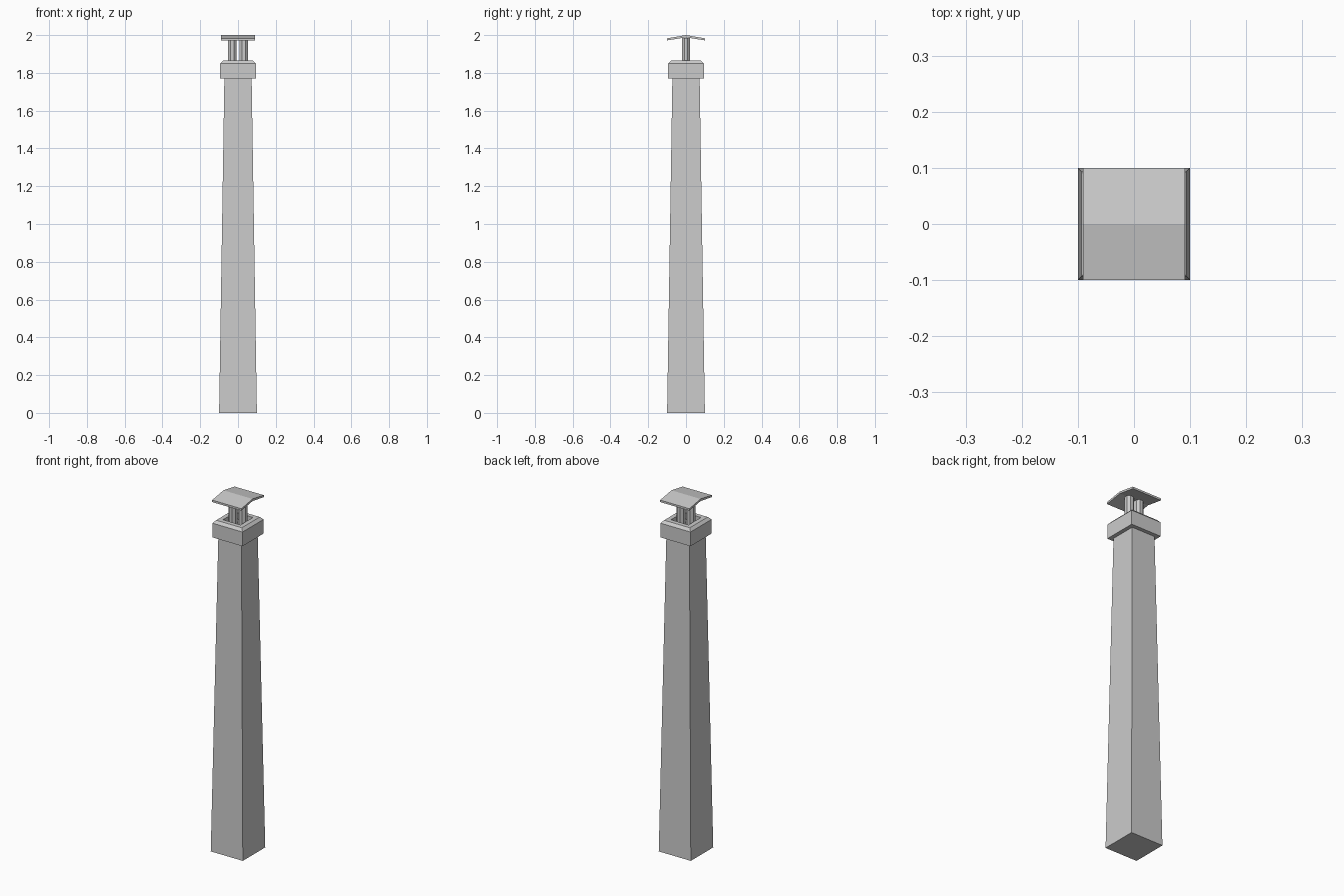
import bpy, bmesh, math

if "Cube" in bpy.data.objects:
    bpy.data.objects.remove(bpy.data.objects["Cube"])

grey = bpy.data.materials.new("light grey")
grey.use_nodes = True
colour = (0.6, 0.6, 0.6, 1)
grey.diffuse_color = colour
grey.node_tree.nodes["Principled BSDF"].inputs["Base Color"].default_value = colour


def finish(name, bm):
    bmesh.ops.recalc_face_normals(bm, faces=bm.faces)
    mesh = bpy.data.meshes.new(name)
    bm.to_mesh(mesh)
    bm.free()
    mesh.materials.append(grey)
    ob = bpy.data.objects.new(name, mesh)
    bpy.context.collection.objects.link(ob)
    return ob


def loft(name, rings):
    """Closed solid from stacked loops of points."""
    bm = bmesh.new()
    loops = [[bm.verts.new(p) for p in ring] for ring in rings]
    n = len(loops[0])
    for a, b in zip(loops, loops[1:]):
        for i in range(n):
            j = (i + 1) % n
            bm.faces.new((a[i], a[j], b[j], b[i]))
    bm.faces.new(loops[0])
    bm.faces.new(loops[-1])
    return finish(name, bm)


def square(half, z):
    return [(sx * half, sy * half, z) for sx, sy in ((-1, -1), (1, -1), (1, 1), (-1, 1))]


# Tapered square shaft
loft("chimney_shaft", [square(0.1, 0), square(0.072, 1.78)])

# Collar with bevelled rim and sunken top
loft("chimney_collar", [square(h, z) for h, z in (
    (0.072, 1.77), (0.094, 1.77), (0.094, 1.85), (0.08, 1.865), (0.055, 1.865), (0.055, 1.83))])

# Pair of flue pipes
for side, x in (("right", -0.031), ("left", 0.031)):
    loft("flue_pipe_" + side, [
        [(x + 0.024 * math.cos(a), 0.024 * math.sin(a), z)
         for a in (math.tau * (i + 0.5) / 8 for i in range(8))]
        for z in (1.8, 1.985)])

# Shallow pitched rain cover
profile = [(-0.1, 1.972), (0, 1.988), (0.1, 1.972), (0.1, 1.983), (0, 2.0), (-0.1, 1.983)]
loft("rain_cover", [[(x, y, z) for y, z in profile] for x in (-0.091, 0.091)])
